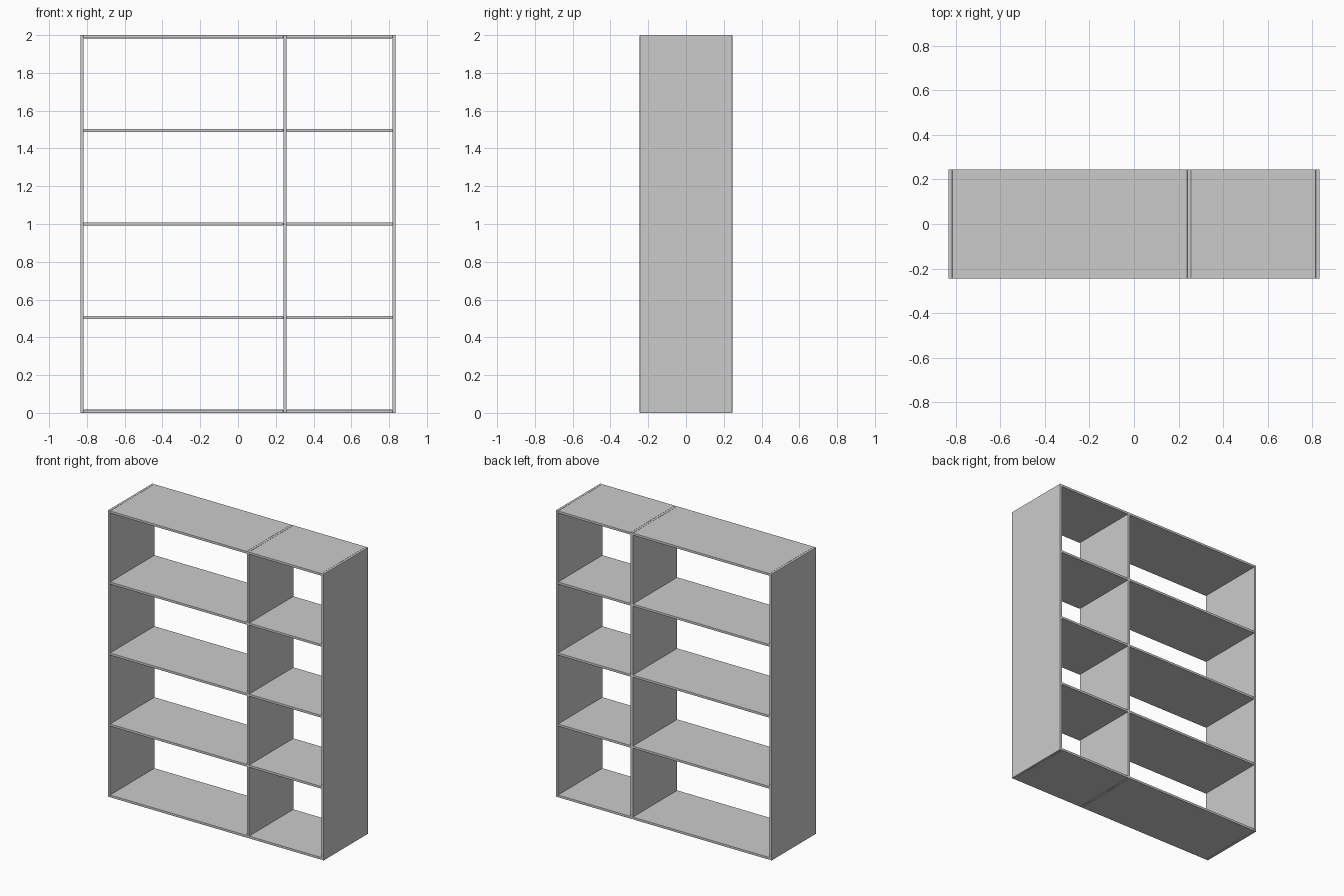
import bpy

if "Cube" in bpy.data.objects:
    bpy.data.objects.remove(bpy.data.objects["Cube"])

T = 0.0167      # board thickness
H = 2.0         # overall height
D = 0.49        # overall depth
W = 0.834       # half width
DIV = 0.248     # x of the divider's middle

grey = bpy.data.materials.new("light_grey_board")
grey.diffuse_color = (0.6, 0.6, 0.6, 1)
grey.use_nodes = True
grey.node_tree.nodes["Principled BSDF"].inputs["Base Color"].default_value = grey.diffuse_color


def board(name, x0, x1, z0, z1):
    """Full-depth board with slightly eased edges."""
    bpy.ops.mesh.primitive_cube_add(size=1, location=((x0 + x1) / 2, 0, (z0 + z1) / 2))
    ob = bpy.context.object
    ob.name = name
    ob.scale = (x1 - x0, D, z1 - z0)
    bpy.ops.object.transform_apply(location=False, rotation=False, scale=True)
    ob.data.materials.append(grey)
    bev = ob.modifiers.new("eased_edges", 'BEVEL')
    bev.width = 0.002
    bev.segments = 2
    return ob


# Uprights
board("left_side", -W, -W + T, 0, H)
board("divider", DIV - T / 2, DIV + T / 2, 0, H)
board("right_side", W - T, W, 0, H)

# Five evenly spaced levels of shelves in both bays
for i in range(5):
    z = i * (H - T) / 4
    board(f"wide_shelf_{i + 1}", -W + T, DIV - T / 2, z, z + T)
    board(f"narrow_shelf_{i + 1}", DIV + T / 2, W - T, z, z + T)
